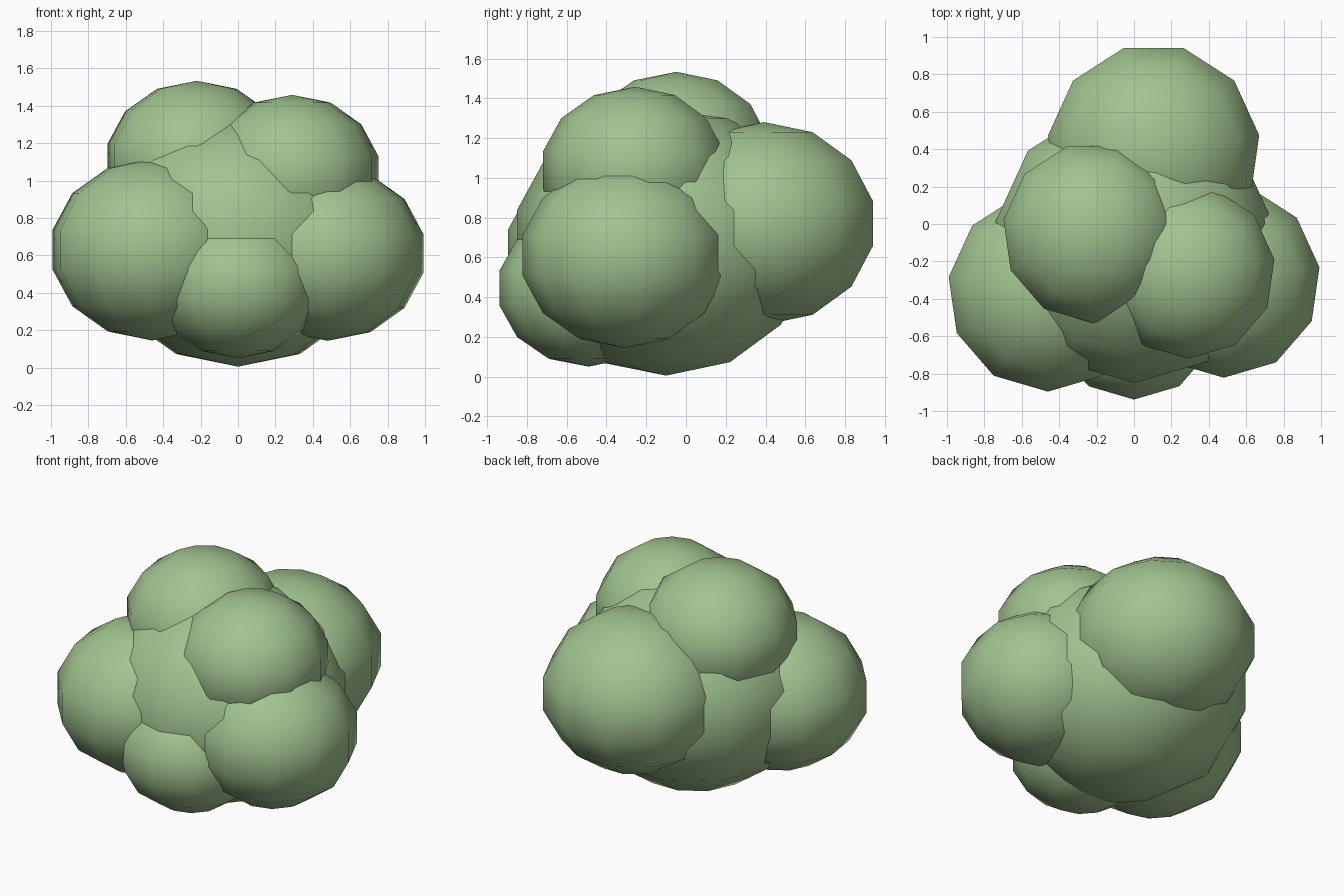
import bpy, bmesh, math
from mathutils import Matrix

if "Cube" in bpy.data.objects:
    bpy.data.objects.remove(bpy.data.objects["Cube"])

leaf = bpy.data.materials.new("leaf_green")
leaf.diffuse_color = (0.36, 0.55, 0.28, 1)
leaf.use_nodes = True
leaf.node_tree.nodes["Principled BSDF"].inputs["Base Color"].default_value = leaf.diffuse_color


def clump(name, center, radius, height):
    """Low-poly smooth-shaded foliage ball: 11 sides, 7 rings, one corner facing the front."""
    bm = bmesh.new()
    bmesh.ops.create_uvsphere(bm, u_segments=11, v_segments=7, radius=1)
    v = max(bm.verts, key=lambda p: p.co.y)
    # turn so that the corner nearest +y, then the half-turn, points to -y
    turn = -math.pi / 2 - math.atan2(v.co.y, v.co.x)
    bmesh.ops.transform(bm, matrix=Matrix.Rotation(turn, 4, 'Z'), verts=bm.verts)
    bmesh.ops.scale(bm, vec=(radius, radius, height), verts=bm.verts)
    for f in bm.faces:
        f.smooth = True
    mesh = bpy.data.meshes.new(name)
    bm.to_mesh(mesh)
    bm.free()
    mesh.materials.append(leaf)
    ob = bpy.data.objects.new(name, mesh)
    ob.location = center
    bpy.context.collection.objects.link(ob)
    return ob


# central mass, then the surrounding foliage clumps
clump("bush_core", (0, -0.10, 0.685), 0.77, 0.68)
clump("left_clump", (-0.46, -0.36, 0.63), 0.55, 0.485)
clump("right_clump", (0.48, -0.305, 0.61), 0.53, 0.467)
clump("back_clump", (0.105, 0.393, 0.77), 0.585, 0.51)
clump("front_clump", (0, -0.49, 0.445), 0.46, 0.395)
clump("upper_left_clump", (-0.22, -0.047, 1.10), 0.495, 0.433)
clump("upper_right_clump", (0.29, -0.255, 1.038), 0.477, 0.42)
